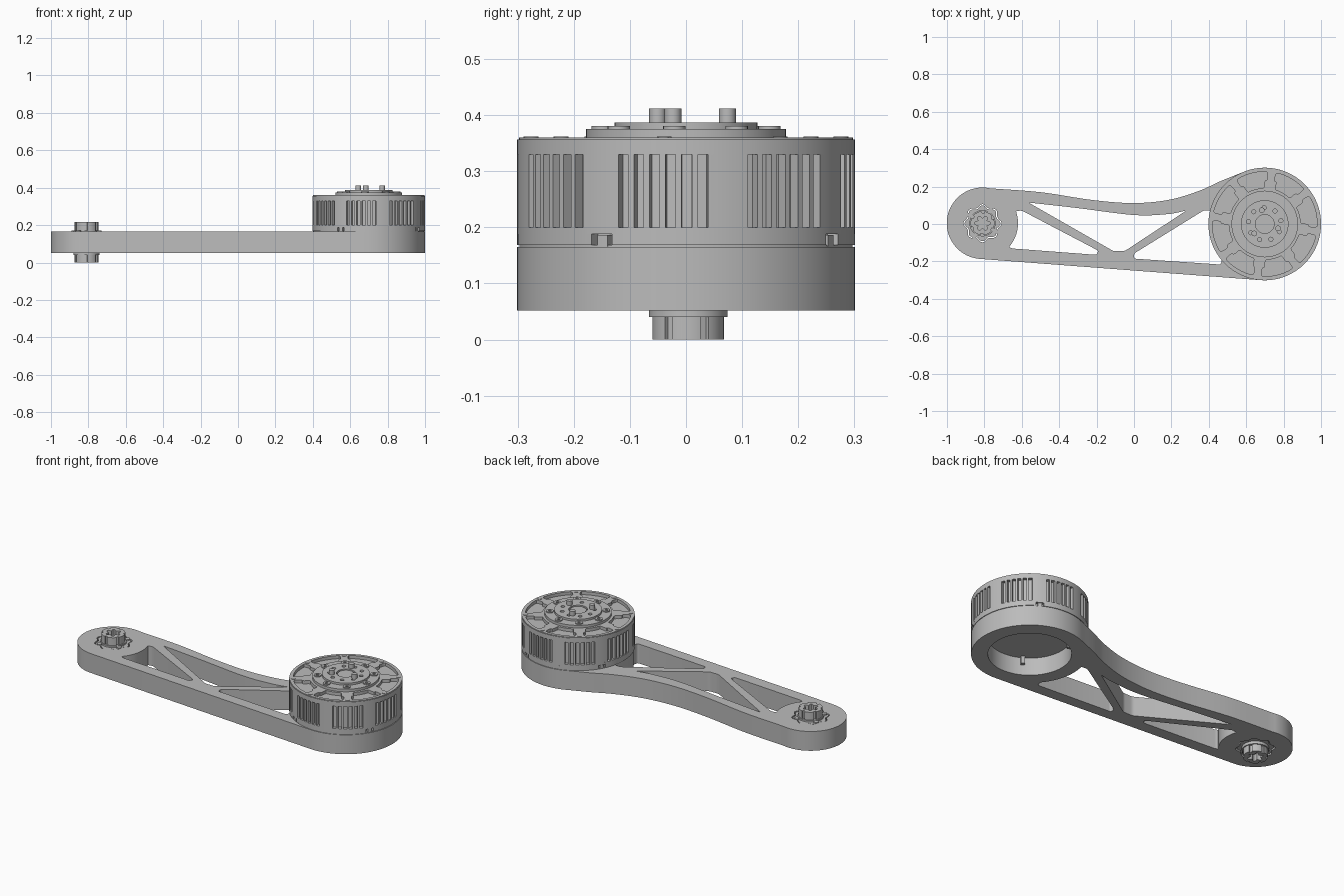
import bpy, bmesh, math
from math import sin, cos, radians, hypot
from mathutils import Vector

cube = bpy.data.objects.get("Cube")
if cube:
    bpy.data.objects.remove(cube, do_unlink=True)

grey = bpy.data.materials.new("machined grey")
grey.use_nodes = True
COLOUR = (0.5, 0.5, 0.5, 1)
grey.diffuse_color = COLOUR
grey.node_tree.nodes["Principled BSDF"].inputs["Base Color"].default_value = COLOUR

AXLE = (-0.81, 0.004)
MOTOR = (0.699, 0.0)
R = 0.301                       # motor radius
BOTTOM, TOP = 0.052, 0.165      # arm thickness range
SPOKES = [-8 + 45 * i for i in range(8)]
CLIPS = [-30 + 90 * i for i in range(4)]


def polar(c, r, deg):
    return (c[0] + r * cos(radians(deg)), c[1] + r * sin(radians(deg)))


def arc(c, r, a, b, step=4):
    n = max(1, math.ceil(abs(b - a) / step))
    return [polar(c, r, a + (b - a) * i / n) for i in range(n + 1)]


def circle(c, r, n=32):
    return [polar(c, r, 360 * i / n) for i in range(n)]


def flower(c, r, wave, lobes, n=96):
    return [polar(c, r + wave * cos(2 * math.pi * lobes * i / n), 360 * i / n) for i in range(n)]


def notched(c, r, depth, slots):
    """Circle with square notches cut in its rim; slots are (start, end) degrees."""
    slots = sorted(slots)
    pts = []
    for i, (a, b) in enumerate(slots):
        after = slots[i + 1][0] if i + 1 < len(slots) else slots[0][0] + 360
        pts += [polar(c, r - depth, a), polar(c, r - depth, b)]
        pts += arc(c, r, b, after, 3)
    return pts


def smooth(points, n=8):
    """Curve passing through every point."""
    p = [Vector(q) for q in points]
    p = [2 * p[0] - p[1]] + p + [2 * p[-1] - p[-2]]
    out = []
    for a, b, c, d in zip(p, p[1:], p[2:], p[3:]):
        for i in range(n):
            t = i / n
            out.append((2 * b + (c - a) * t + (2 * a - 5 * b + 4 * c - d) * t * t
                        + (3 * b - a - 3 * c + d) * t ** 3) / 2)
    return [tuple(q) for q in out] + [tuple(points[-1])]


def rounded(points, r=0.012):
    """Round the sharp corners of a closed loop."""
    p = [Vector(q) for q in points]
    out = []
    for i, v in enumerate(p):
        u, w = p[i - 1] - v, p[(i + 1) % len(p)] - v
        if u.angle(w) > radians(160):
            out.append(v)
            continue
        a = v + u.normalized() * min(r, u.length * 0.45)
        b = v + w.normalized() * min(r, w.length * 0.45)
        out += [a.lerp(v, t).lerp(v.lerp(b, t), t) for t in (0, 0.25, 0.5, 0.75, 1)]
    return [tuple(q) for q in out]


def plate(name, loops, z0, z1):
    """Flat part from an outline followed by its holes."""
    curve = bpy.data.curves.new(name, "CURVE")
    curve.dimensions, curve.fill_mode = "2D", "BOTH"
    curve.extrude = (z1 - z0) / 2
    for loop in loops:
        s = curve.splines.new("POLY")
        s.points.add(len(loop) - 1)
        for pt, (x, y) in zip(s.points, loop):
            pt.co = (x, y, 0, 1)
        s.use_cyclic_u = True
    ob = bpy.data.objects.new(name, curve)
    bpy.context.collection.objects.link(ob)
    bpy.ops.object.select_all(action="DESELECT")
    ob.select_set(True)
    bpy.context.view_layer.objects.active = ob
    bpy.ops.object.convert(target="MESH")
    ob = bpy.context.view_layer.objects.active
    bm = bmesh.new()
    bm.from_mesh(ob.data)
    bmesh.ops.translate(bm, vec=(0, 0, (z0 + z1) / 2), verts=bm.verts)
    bmesh.ops.remove_doubles(bm, verts=bm.verts, dist=0.00005)
    bmesh.ops.recalc_face_normals(bm, faces=bm.faces)
    bm.to_mesh(ob.data)
    bm.free()
    ob.data.materials.clear()
    ob.data.materials.append(grey)
    bpy.ops.object.shade_smooth_by_angle(angle=radians(25))
    return ob


# Arm: rounded ends, waisted back edge, three truss windows
back_edge = smooth([polar(MOTOR, R, 115), (0.46, 0.228), (0.35, 0.178), (0.19, 0.13), (0, 0.112),
                    (-0.22, 0.128), (-0.5, 0.17), polar(AXLE, 0.191, 78)])
outline = (arc(AXLE, 0.191, 82, 265) + arc(MOTOR, R, -95, 114) + back_edge[1:])
left_window = rounded(arc(AXLE, 0.19, 20, -42) + [(-0.65, -0.131), (-0.2, -0.165),
                      (-0.19, -0.143), (-0.6, 0.072)])
middle_window = rounded(smooth([(-0.565, 0.115), (-0.3, 0.085), (0, 0.048), (0.18, 0.053),
                        (0.28, 0.072)]) + [(-0.05, -0.145), (-0.11, -0.145)])
right_window = rounded([(0, -0.158), (0, -0.185), (0.465, -0.217)]
                       + arc(MOTOR, 0.295, 219, 166) + [(0.375, 0.074)])
plate("arm", [outline, left_window, middle_window, right_window,
              circle(MOTOR, 0.215, 72), flower(AXLE, 0.094, 0.008, 8)], BOTTOM, TOP)

# Axle: lobed insert, collar, and a socketed boss on each side
plate("axle_insert", [flower(AXLE, 0.088, 0.008, 8)], BOTTOM + 0.004, TOP - 0.002)
plate("axle_collar", [circle(AXLE, 0.07, 48)], 0.04, 0.172)
boss = notched(AXLE, 0.064, 0.008, [(a, a + 14) for a in range(20, 380, 60)])
socket = flower(AXLE, 0.034, 0.008, 6)
for side, z0, z1 in (("lower", 0, 0.04), ("upper", 0.172, 0.218)):
    plate(side + "_axle_boss", [boss, socket], z0, z1)
for a in (57, 147, 237, 327):
    plate("axle_bolt", [circle(polar(AXLE, 0.08, a), 0.014, 16)], 0.1, 0.17)

# Motor base seen through the arm, with locating tabs
plate("motor_floor", [circle(MOTOR, 0.214, 72)], 0.152, TOP)
plate("motor_base", [circle(MOTOR, 0.297, 90)], TOP, 0.169)
for a in CLIPS:
    tab = [polar(MOTOR, r, a + d) for r, d in ((0.195, -3), (0.215, -3), (0.215, 3), (0.195, 3))]
    plate("floor_tab", [tab], 0.11, 0.153)

# Motor housing: notched skirt, slotted wall, lid with pockets
plate("rotor_skirt", [notched(MOTOR, R, 0.02, [(a - 4, a + 4) for a in CLIPS])], 0.169, 0.188)
for a in CLIPS:
    clip = arc(MOTOR, 0.298, a - 2, a + 2, 2) + arc(MOTOR, 0.27, a + 2, a - 2, 2)
    plate("rotor_clip", [clip], 0.166, 0.186)
plate("rotor_lower_wall", [circle(MOTOR, R, 120)], 0.188, 0.2)
slots = [(a - 15.5 + 5.5 * k, a - 12 + 5.5 * k) for a in SPOKES for k in range(6)]
plate("rotor_slotted_wall", [notched(MOTOR, R, 0.02, slots)], 0.2, 0.33)
plate("rotor_upper_wall", [circle(MOTOR, R, 120)], 0.33, 0.342)
pockets = [rounded(arc(MOTOR, 0.28, a + 4.5, a + 40.5) + arc(MOTOR, 0.235, a + 40.5, a + 37)
                   + arc(MOTOR, 0.192, a + 36, a + 9) + arc(MOTOR, 0.235, a + 8, a + 4.5), 0.018)
           for a in SPOKES]
plate("rotor_lid", [circle(MOTOR, R, 120)] + pockets, 0.342, 0.357)
plate("rotor_lid_edge", [circle(MOTOR, R - 0.003, 120)] + pockets, 0.357, 0.36)

# Hub: stepped discs, screws and drive pegs
plate("hub_flange", [circle(MOTOR, 0.178, 72)], 0.36, 0.375)
hub_holes = [circle(polar(MOTOR, 0.088, a), 0.011, 16) for a in range(12, 372, 40)]
plate("hub_disc", [circle(MOTOR, 0.127, 64), circle(MOTOR, 0.05, 40)] + hub_holes, 0.375, 0.387)
plate("hub_centre", [circle(MOTOR, 0.044, 40)], 0.375, 0.383)
for a in SPOKES:
    screw = polar(MOTOR, 0.15, a)
    plate("hub_screw", [circle(screw, 0.02, 20), circle(screw, 0.009, 6)], 0.375, 0.381)
    plate("rim_screw", [circle(polar(MOTOR, 0.279, a), 0.013, 16)], 0.355, 0.362)
for a in (-18, 102, 222):
    plate("drive_peg", [circle(polar(MOTOR, 0.0755, a), 0.015, 24)], 0.375, 0.412)
